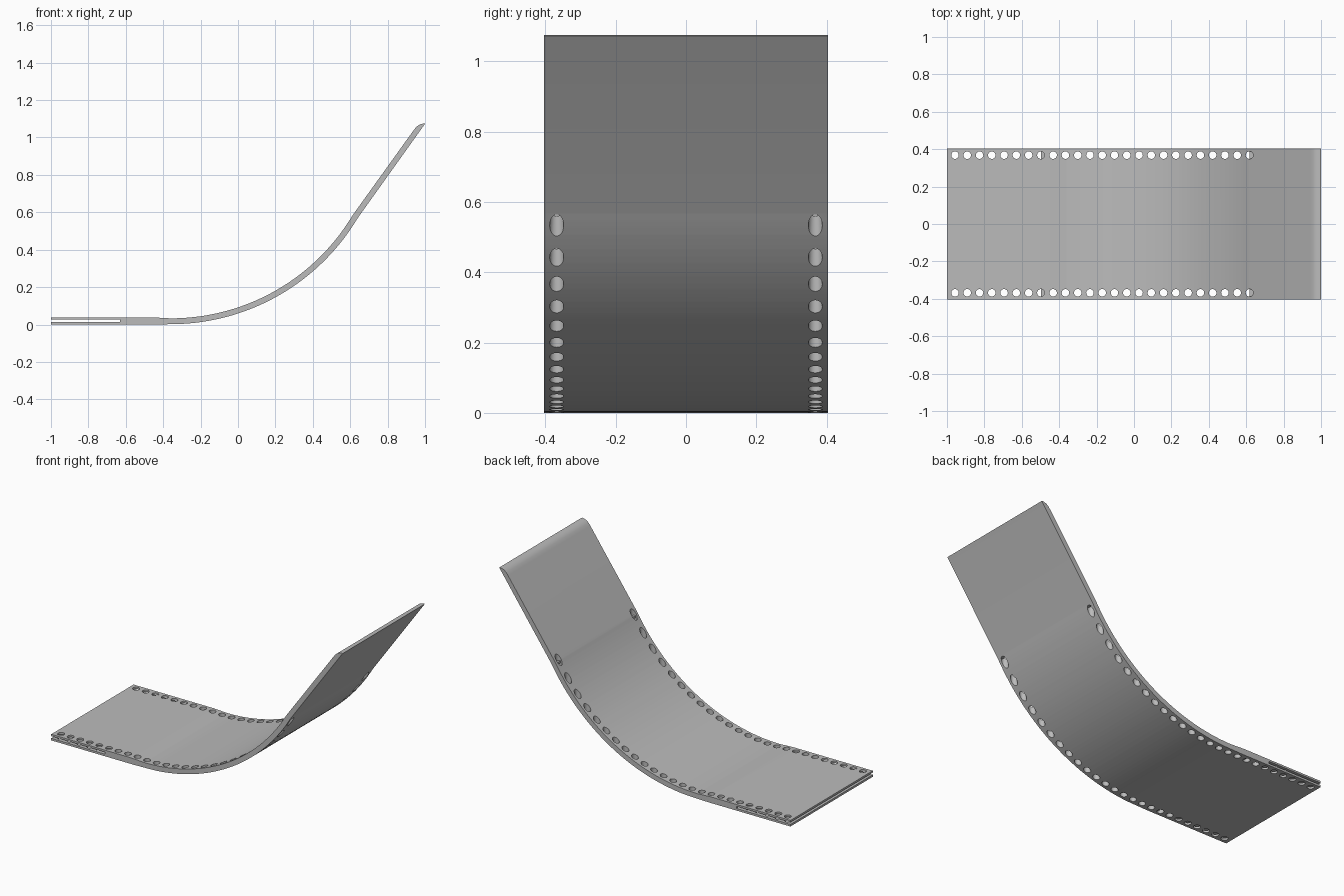
import bpy, bmesh
from math import sin, cos, pi, asin

cube = bpy.data.objects.get("Cube")
if cube:
    bpy.data.objects.remove(cube, do_unlink=True)

grey = bpy.data.materials.new("plain_grey")
grey.use_nodes = True
grey.diffuse_color = (0.5, 0.5, 0.5, 1)
grey.node_tree.nodes["Principled BSDF"].inputs["Base Color"].default_value = (0.5, 0.5, 0.5, 1)

HALF_WIDTH = 0.404
HOLE_Y, HOLE_R = 0.368, 0.02
FIRST_X, PITCH, COUNT = -0.957, 0.0656, 25


def extrude_outline(bm, outline, offset):
    """Make a closed prism from an outline of 3D points."""
    face = bm.faces.new([bm.verts.new(p) for p in outline])
    moved = bmesh.ops.extrude_face_region(bm, geom=[face])["geom"]
    bmesh.ops.translate(bm, vec=offset,
                        verts=[v for v in moved if isinstance(v, bmesh.types.BMVert)])


def finish(bm, name):
    bmesh.ops.recalc_face_normals(bm, faces=bm.faces)
    mesh = bpy.data.meshes.new(name)
    bm.to_mesh(mesh)
    bm.free()
    mesh.materials.append(grey)
    obj = bpy.data.objects.new(name, mesh)
    bpy.context.collection.objects.link(obj)
    return obj


def arc(radius, steps=48):
    """Curved middle of the strip, from flat to steep."""
    end = asin(1 / 1.165)
    return [(-0.36 + radius * sin(end * i / steps), 1.167 - radius * cos(end * i / steps))
            for i in range(steps + 1)]


def circle(x, y, z, start=0, sweep=2 * pi, n=24):
    points = n if sweep > 6 else n + 1
    return [(x + HOLE_R * cos(start + sweep * i / n),
             y + HOLE_R * sin(start + sweep * i / n), z) for i in range(points)]


# Side profile: underside, rounded tip, upper side, slot at the flat end
lower = [(-1, 0), (-0.43, 0)] + arc(1.165)
tip = [(1, 1.073), (0.995, 1.075), (0.98, 1.072), (0.965, 1.066), (0.952, 1.055), (0.94, 1.04)]
upper = arc(1.134)[::-1] + [(-0.45, 0.038), (-1, 0.038)]
slot = [(-1, 0.026), (-0.63, 0.026), (-0.63, 0.013), (-1, 0.013)]
bm = bmesh.new()
extrude_outline(bm, [(x, -HALF_WIDTH, z) for x, z in lower + tip + upper + slot],
                (0, 2 * HALF_WIDTH, 0))
strip = finish(bm, "curved_strip")

# Rows of round holes along both edges
bm = bmesh.new()
for side in (-1, 1):
    for i in range(COUNT):
        extrude_outline(bm, circle(FIRST_X + i * PITCH, side * HOLE_Y, -0.1), (0, 0, 1.0))
cutter = finish(bm, "hole_cutter")
cutter.hide_render = True
mod = strip.modifiers.new("holes", "BOOLEAN")
mod.operation = "DIFFERENCE"
mod.solver = "EXACT"
mod.object = cutter
bpy.context.view_layer.objects.active = strip
strip.select_set(True)
bpy.ops.object.modifier_apply(modifier=mod.name)
bpy.data.objects.remove(cutter, do_unlink=True)
bpy.ops.object.shade_smooth_by_angle(angle=pi / 7)

# Half-round steps closing part of two holes in each row
for side, label in ((-1, "right"), (1, "left")):
    for index, z, place in ((7, 0.012, "flat"), (24, 0.562, "steep")):
        bm = bmesh.new()
        extrude_outline(bm, circle(FIRST_X + index * PITCH, side * HOLE_Y, z, -pi / 2, pi, 12),
                        (0, 0, 0.013))
        finish(bm, f"hole_step_{place}_{label}")
